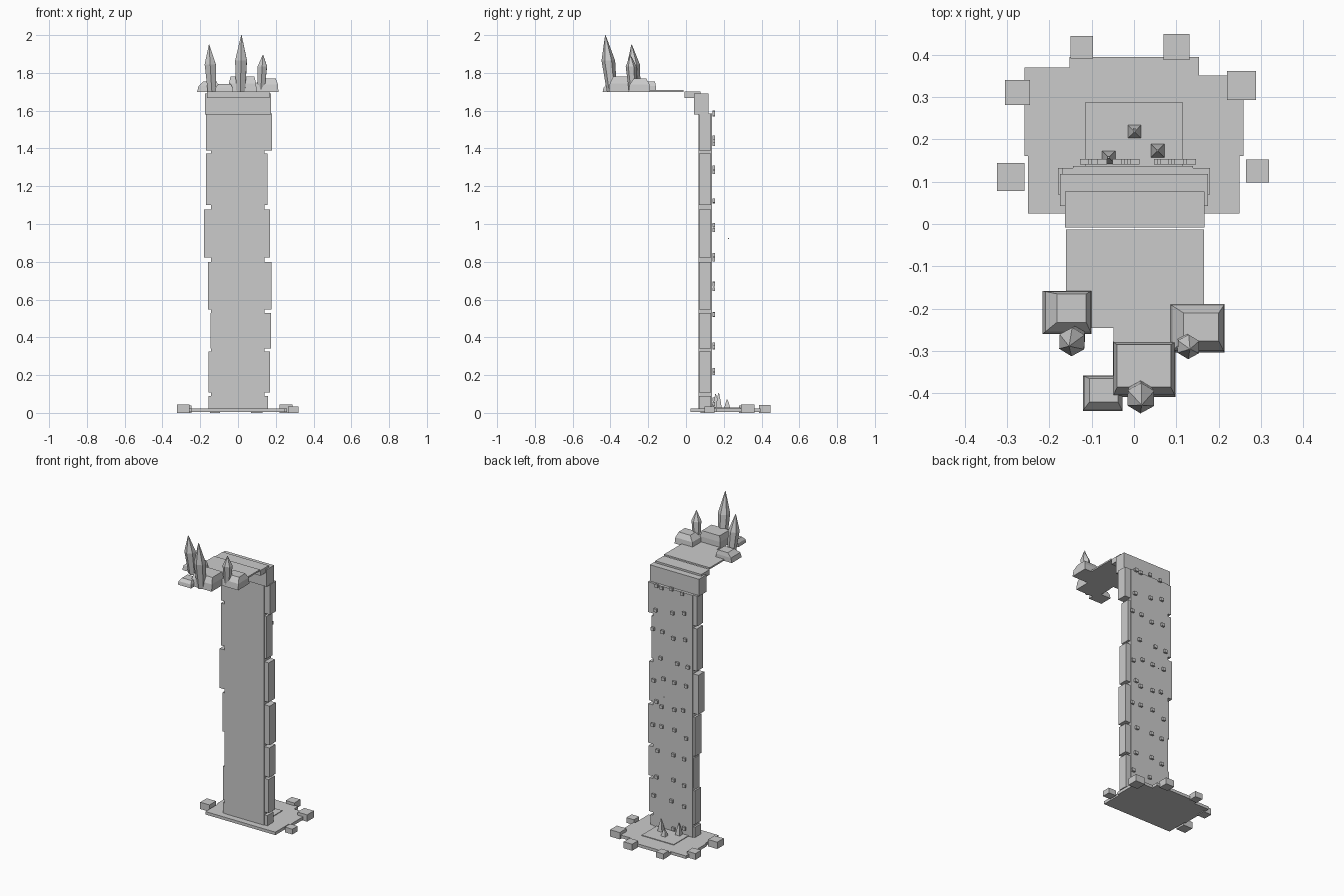
import bpy, bmesh, math, random
from mathutils import Vector

random.seed(4)
stone = bpy.data.materials.new("stone grey")
stone.diffuse_color = (0.6, 0.6, 0.6, 1)


def finish(name, bm):
    bmesh.ops.recalc_face_normals(bm, faces=bm.faces)
    me = bpy.data.meshes.new(name)
    bm.to_mesh(me)
    bm.free()
    me.materials.append(stone)
    ob = bpy.data.objects.new(name, me)
    bpy.context.collection.objects.link(ob)
    return ob


def loft(bm, rings):
    """Skin a stack of equal-length point rings and cap both ends."""
    vs = [[bm.verts.new(p) for p in r] for r in rings]
    n = len(vs[0])
    for a, b in zip(vs, vs[1:]):
        for i in range(n):
            j = (i + 1) % n
            bm.faces.new((a[i], a[j], b[j], b[i]))
    bm.faces.new(vs[0][::-1])
    bm.faces.new(vs[-1])


def rect(x0, x1, y0, y1, z):
    return [(x0, y0, z), (x1, y0, z), (x1, y1, z), (x0, y1, z)]


def add_box(bm, x0, x1, y0, y1, z0, z1):
    loft(bm, [rect(x0, x1, y0, y1, z0), rect(x0, x1, y0, y1, z1)])


def box(name, *b):
    bm = bmesh.new()
    add_box(bm, *b)
    return finish(name, bm)


def plate(name, outline, z0, z1):
    bm = bmesh.new()
    loft(bm, [[(x, y, z) for x, y in outline] for z in (z0, z1)])
    return finish(name, bm)


# Ground plate with stepped outline, and the pool plate on it
plate("ground_plate", [(-.25, .025), (.249, .025), (.249, .16), (.259, .16), (.259, .351),
                       (.154, .351), (.154, .394), (-.152, .394), (-.152, .37),
                       (-.258, .37), (-.258, .16), (-.25, .16)], 0.005, .024)
box("pool_plate", -.114, .115, .1, .288, .02, .028)

# Kerb stones round the ground plate: x, y, size, top
for x, y, s, top in [(-.123, .417, .053, .036), (.1, .418, .061, .042), (-.275, .31, .059, .04),
                     (.254, .327, .069, .044), (-.291, .111, .066, .044), (.292, .125, .054, .034)]:
    box("kerb_stone", x - s / 2, x + s / 2, y - s / 2, y + s / 2, 0, top)

# Tall wall sheet
box("wall_sheet", -.144, .139, .066, .137, .015, 1.585)

# Edge blocks up both sides: z0, z1, left x, right x
for z0, z1, xl, xr in [(.02, .09, -.156, .16), (.108, .325, -.155, .17), (.34, .53, -.145, .175),
                       (.548, .80, -.158, .177), (.823, 1.077, -.18, .17),
                       (1.10, 1.373, -.17, .155), (1.39, 1.585, -.17, .18)]:
    box("edge_block_left", xl, -.12, .07, .132, z0, z1)
    box("edge_block_right", .12, xr, .07, .132, z0, z1)

# Small pegs in rows over the back of the wall
rows = [(.107, .072, .002, -.075), (.114, -.005, -.089), (.135, .065, -.012, -.096),
        (.079, -.04, -.117), (.128, .058, -.019, -.103), (.107, .072, -.019, -.082),
        (.135, .072, -.019, -.103), (.1, -.012, -.089), (.107, -.012, -.089),
        (.128, .002, -.089), (-.012, -.089)]
bm = bmesh.new()
for i, xs in enumerate(rows):
    for x in xs:
        z = 1.595 - i * .154 + random.uniform(-.02, .02)
        add_box(bm, x - .011, x + .011, .141, .154, z - .01, z + .01)
finish("wall_pegs", bm)
box("floating_speck", -.002, .003, .222, .227, .921, .926)

# Spikes standing in the pool
for x, y, h in [(-.06, .157, .1), (.001, .218, .072), (.056, .173, .105)]:
    bm = bmesh.new()
    loft(bm, [rect(x - r, x + r, y - r, y + r, z)
              for r, z in ((.0165, .024), (.0095, .024 + (h - .024) * .55), (.002, h))])
    finish("pool_spike", bm)

# Steps over the top of the wall
box("top_lip", -.175, .175, .043, .118, 1.58, 1.69)
box("top_step", -.163, .166, -.008, .077, 1.668, 1.702)
plate("top_sheet", [(-.16, -.245), (-.048, -.245), (-.048, -.34), (.09, -.34), (.09, -.28),
                    (.165, -.28), (.165, -.013), (-.16, -.013)], 1.70, 1.71)

# Chamfered rocks: base rectangle, top rectangle, top height
for b, t, h in [((-.216, -.1, -.26, -.158), (-.182, -.113, -.232, -.165), 1.755),
                ((-.05, .098, -.408, -.278), (-.04, .087, -.385, -.285), 1.78),
                ((-.121, -.027, -.441, -.358), (-.105, -.038, -.42, -.365), 1.74),
                ((.084, .214, -.304, -.189), (.117, .2, -.276, -.21), 1.77)]:
    mid = [p + (q - p) * .2 for p, q in zip(b, t)]
    bm = bmesh.new()
    loft(bm, [rect(*b, 1.70), rect(*mid, 1.70 + (h - 1.70) * .55), rect(*t, h)])
    finish("rock", bm)

# Leaning six-sided crystals: base centre, tip, shoulder fraction, shoulder radius
for base, tip, f, r in [((-.138, -.265, 1.70), (-.153, -.288, 1.95), .58, .034),
                        ((.014, -.392, 1.70), (.018, -.427, 2.0), .55, .036),
                        ((.121, -.28, 1.70), (.132, -.295, 1.895), .68, .029)]:
    a, c = Vector(base), Vector(tip)
    bm = bmesh.new()
    loft(bm, [[a.lerp(c, k) + Vector((math.cos(i * math.pi / 3 + .5) * q,
                                      math.sin(i * math.pi / 3 + .5) * q, 0)) for i in range(6)]
              for k, q in ((0, r * .75), (f, r), (1, .0015))])
    finish("crystal", bm)
